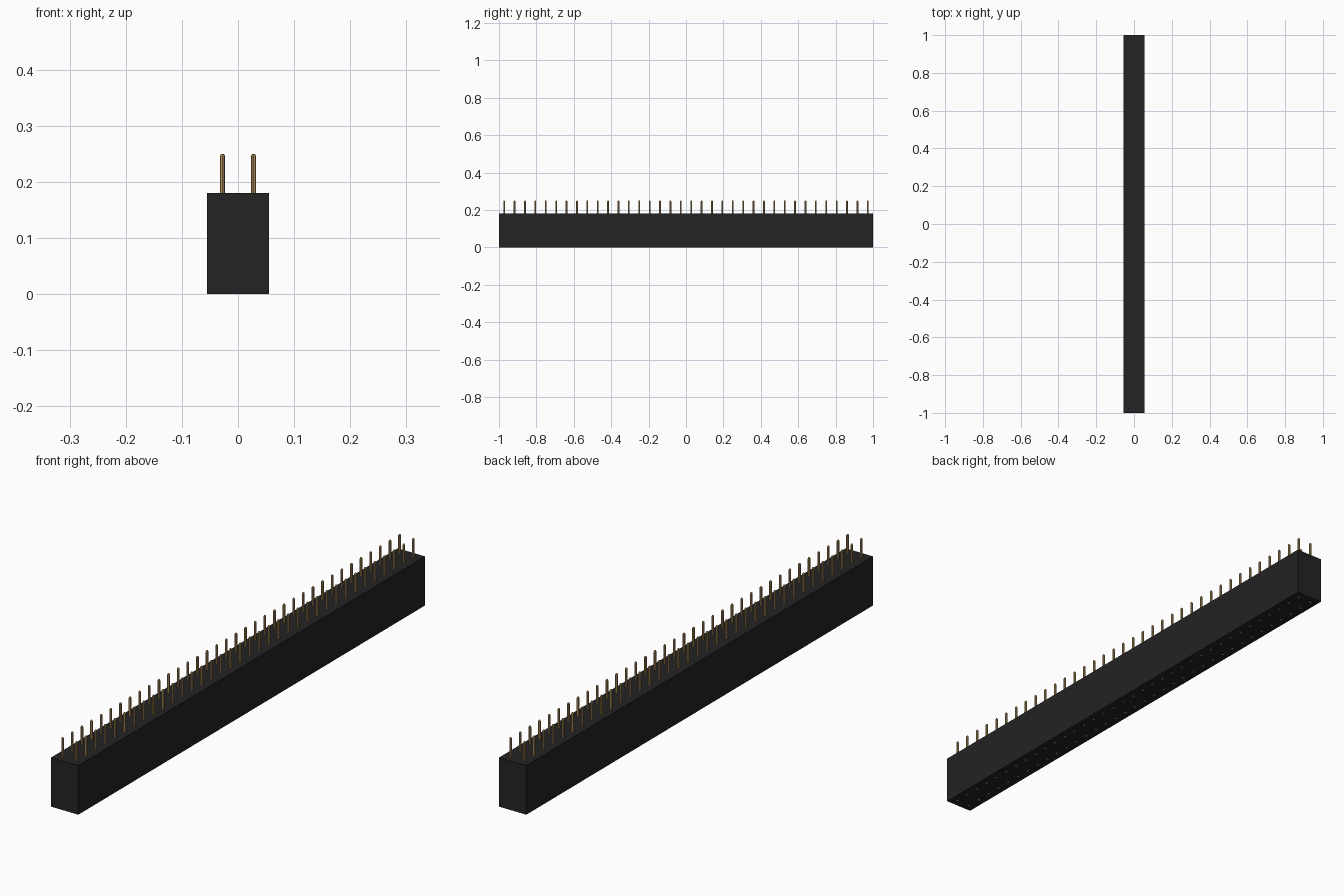
import bpy
import bmesh
from mathutils import Matrix

if "Cube" in bpy.data.objects:
    bpy.data.objects.remove(bpy.data.objects["Cube"])

COUNT = 36                 # pins per row
PITCH = 2.0 / COUNT
BODY_W, BODY_L = 0.11, 2.0
BODY_Z0, BODY_Z1 = 0.0005, 0.18
PIN_R, PIN_TOP = 0.0046, 0.25
TIP = 0.004                # height of the bevelled pin tip


def material(name, rgb):
    mat = bpy.data.materials.new(name)
    mat.diffuse_color = (*rgb, 1.0)
    mat.use_nodes = True
    mat.node_tree.nodes["Principled BSDF"].inputs["Base Color"].default_value = mat.diffuse_color
    return mat


def finish(bm, name, mat):
    mesh = bpy.data.meshes.new(name)
    bm.to_mesh(mesh)
    bm.free()
    mesh.materials.append(mat)
    obj = bpy.data.objects.new(name, mesh)
    bpy.context.collection.objects.link(obj)
    return obj


black = material("black plastic", (0.017, 0.017, 0.017))
gold = material("gold metal", (0.47, 0.29, 0.115))

# Plastic housing
bm = bmesh.new()
bmesh.ops.create_cube(bm, size=1.0)
bmesh.ops.scale(bm, vec=(BODY_W, BODY_L, BODY_Z1 - BODY_Z0), verts=bm.verts)
bmesh.ops.translate(bm, vec=(0, 0, (BODY_Z0 + BODY_Z1) / 2), verts=bm.verts)
finish(bm, "housing", black)

# One pin: eight-sided shaft through the housing with a bevelled tip
bm = bmesh.new()
shaft_h = PIN_TOP - TIP
bmesh.ops.create_cone(bm, cap_ends=True, segments=8, radius1=PIN_R, radius2=PIN_R,
                      depth=shaft_h,
                      matrix=Matrix.Translation((PITCH / 2, -1 + PITCH / 2, shaft_h / 2)))
top = max(bm.faces, key=lambda f: f.calc_center_median().z)
bmesh.ops.inset_individual(bm, faces=[top], thickness=PIN_R * 0.45)
bmesh.ops.translate(bm, vec=(0, 0, TIP), verts=top.verts)
pins = finish(bm, "contact_pins", gold)

# Repeat the pin along the row, then mirror to make the second row
row = pins.modifiers.new("row", 'ARRAY')
row.count = COUNT
row.use_relative_offset = False
row.use_constant_offset = True
row.constant_offset_displace = (0, PITCH, 0)
pins.modifiers.new("second row", 'MIRROR').use_axis = (True, False, False)
